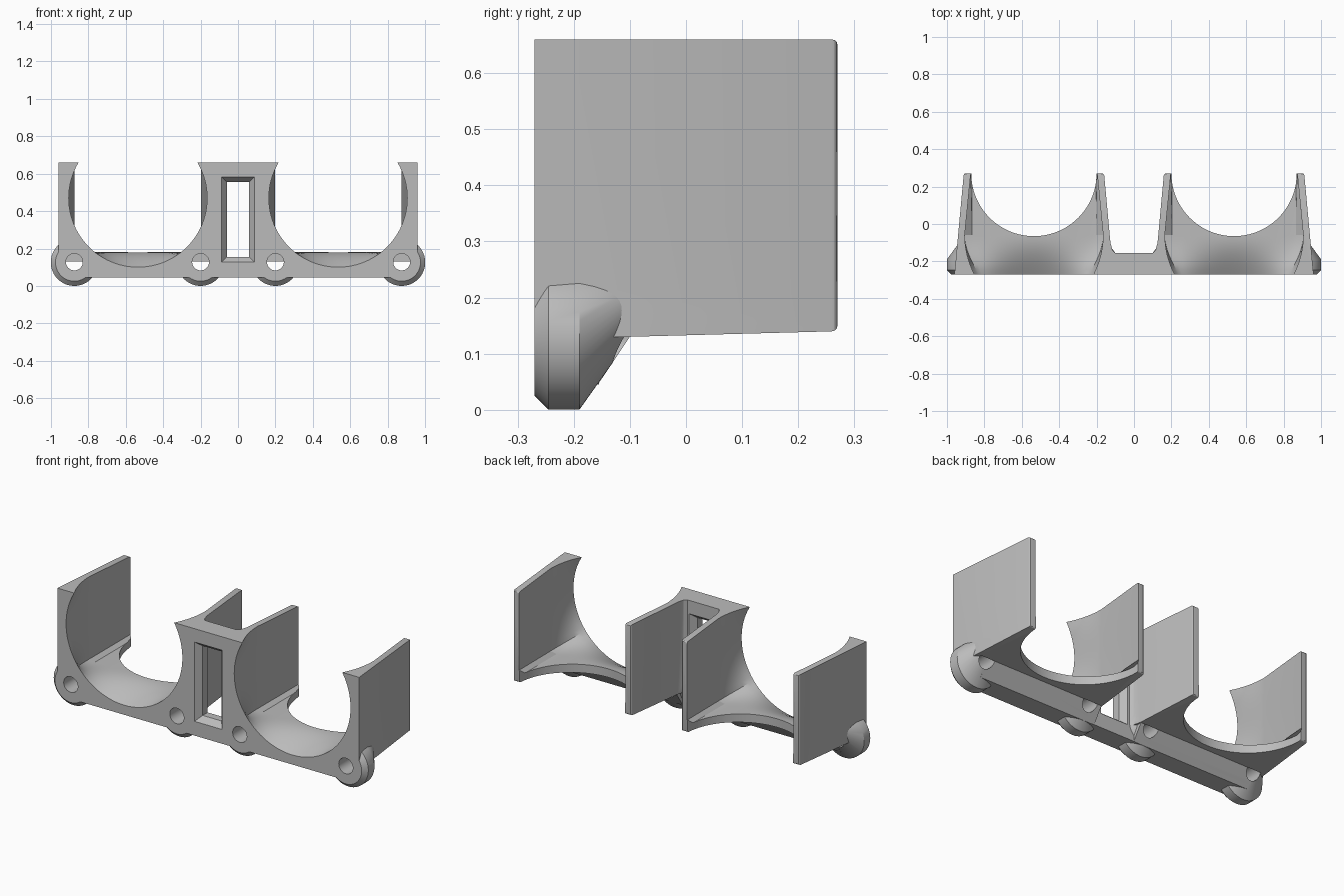
import bpy, bmesh
from math import sin, cos, pi, radians
from mathutils import Vector

cube = bpy.data.objects.get("Cube")
if cube:
    bpy.data.objects.remove(cube, do_unlink=True)

FRONT, BACK, TOP = -0.27, 0.27, 0.66
BAY_X, BAY_Z, BAY_R = 0.535, 0.47, 0.37
BOSSES = [(s * x, s) for s in (1, -1) for x in (0.2, 0.875)]

grey = bpy.data.materials.new("plain_grey")
grey.use_nodes = True
grey.diffuse_color = (0.5, 0.5, 0.5, 1)
grey.node_tree.nodes["Principled BSDF"].inputs["Base Color"].default_value = (0.5, 0.5, 0.5, 1)


def loft(name, rings, bevel_test=None):
    """Closed solid skinned through rings of equal length."""
    bm = bmesh.new()
    rows = [[bm.verts.new(p) for p in ring] for ring in rings]
    n = len(rows[0])
    for a, b in zip(rows, rows[1:]):
        for i in range(n):
            j = (i + 1) % n
            bm.faces.new((a[i], a[j], b[j], b[i]))
    bm.faces.new(rows[0])
    bm.faces.new(rows[-1])
    bmesh.ops.recalc_face_normals(bm, faces=bm.faces)
    if bevel_test:
        edges = [e for e in bm.edges if all(bevel_test(v.co) for v in e.verts)]
        bmesh.ops.bevel(bm, geom=edges, offset=0.01, segments=3, profile=0.5, affect='EDGES')
    mesh = bpy.data.meshes.new(name)
    bm.to_mesh(mesh)
    bm.free()
    ob = bpy.data.objects.new(name, mesh)
    bpy.context.collection.objects.link(ob)
    return ob


def circle_xz(x, y, z, r, n=48):
    return [(x + r * cos(2 * pi * i / n), y, z + r * sin(2 * pi * i / n)) for i in range(n)]


def rect_xz(y, half_x, low, high):
    return [(-half_x, y, low), (half_x, y, low), (half_x, y, high), (-half_x, y, high)]


def combine(target, tool, operation):
    """Apply a boolean and throw the tool away."""
    tool.hide_render = True
    mod = target.modifiers.new("cut", 'BOOLEAN')
    mod.object, mod.operation, mod.solver = tool, operation, 'EXACT'
    bpy.context.view_layer.update()
    deps = bpy.context.evaluated_depsgraph_get()
    mesh = bpy.data.meshes.new_from_object(target.evaluated_get(deps))
    target.modifiers.clear()
    target.data = mesh
    bpy.data.objects.remove(tool, do_unlink=True)


# Block holding side walls and centre panel, extruded from its plan
half = [(0.10, -0.155), (0.115, -0.14), (0.126, -0.10), (0.16, BACK), (0.91, BACK), (0.96, FRONT)]
plan = half + [(-x, y) for x, y in reversed(half)]
holder = loft("double_cradle",
              [[(x, y, 0.13 + 0.027 * (y + 0.1)) for x, y in plan], [(x, y, TOP) for x, y in plan]],
              lambda co: co.y > BACK - 0.01 and abs(co.x) > 0.1)

# Base rail with sloping back, split by a shallower centre piece
profile = [(FRONT, 0.045), (-0.157, 0.045), (-0.10, 0.13), (-0.10, 0.2), (FRONT, 0.2)]
for s in (1, -1):
    combine(holder, loft("rail", [[(s * x, y, z) for y, z in profile] for x in (0.13, 0.875)]), 'UNION')
combine(holder, loft("centre_rail", [rect_xz(y, 0.14, 0.045, 0.2) for y in (FRONT, -0.155)]), 'UNION')

# Screw bosses, chamfered in front and tapering up into the walls
for x, s in BOSSES:
    rings = [circle_xz(x, FRONT, 0.126, 0.101), circle_xz(x, -0.245, 0.126, 0.126),
             circle_xz(x, -0.19, 0.126, 0.126), circle_xz(x, -0.10, 0.187, 0.06)]
    combine(holder, loft("boss", rings), 'UNION')


# Bay cutter: round at the front, easing to a tapered rectangle behind
def bay_ring(side, y, n=96):
    t = sin(pi / 2 * min(max((y - FRONT) / 0.21, 0), 1))
    width = BAY_R - 0.032 * max(y + 0.06, 0) / 0.33
    ring = []
    for i in range(n):
        c, d = cos(2 * pi * i / n), sin(2 * pi * i / n)
        height = 0.45 if d > 0 else 0.29
        reach = 1 / max(abs(c) / width, abs(d) / height)
        r = BAY_R + (reach - BAY_R) * t
        ring.append((side * BAY_X + r * c, y, BAY_Z + r * d))
    return ring


for s in (1, -1):
    depths = [-0.3] + [FRONT + 0.21 * k / 8 for k in range(9)] + [0.3]
    combine(holder, loft("bay_cutter", [bay_ring(s, y) for y in depths]), 'DIFFERENCE')
    # Rounded opening in the floor
    scoop = [[(s * BAY_X + 0.335 * cos(2 * pi * i / 96), BACK + 0.335 * sin(2 * pi * i / 96), z)
              for i in range(96)] for z in (-0.1, 0.9)]
    combine(holder, loft("scoop_cutter", scoop), 'DIFFERENCE')

# Screw holes
for x, s in BOSSES:
    combine(holder, loft("hole_cutter", [circle_xz(x, y, 0.128, 0.045) for y in (-0.3, -0.1)]), 'DIFFERENCE')

# Slot through the centre panel, flared at both faces
slot = [rect_xz(y, 0.06 + f, 0.155 - f, 0.555 + f)
        for y, f in ((-0.28, 0.036), (-0.235, 0), (-0.19, 0), (-0.145, 0.036))]
combine(holder, loft("slot_cutter", slot), 'DIFFERENCE')

# Finish
holder.data.materials.clear()
holder.data.materials.append(grey)
for poly in holder.data.polygons:
    poly.material_index = 0
bpy.ops.object.select_all(action='DESELECT')
holder.select_set(True)
bpy.context.view_layer.objects.active = holder
bpy.ops.object.shade_smooth_by_angle(angle=radians(25))
